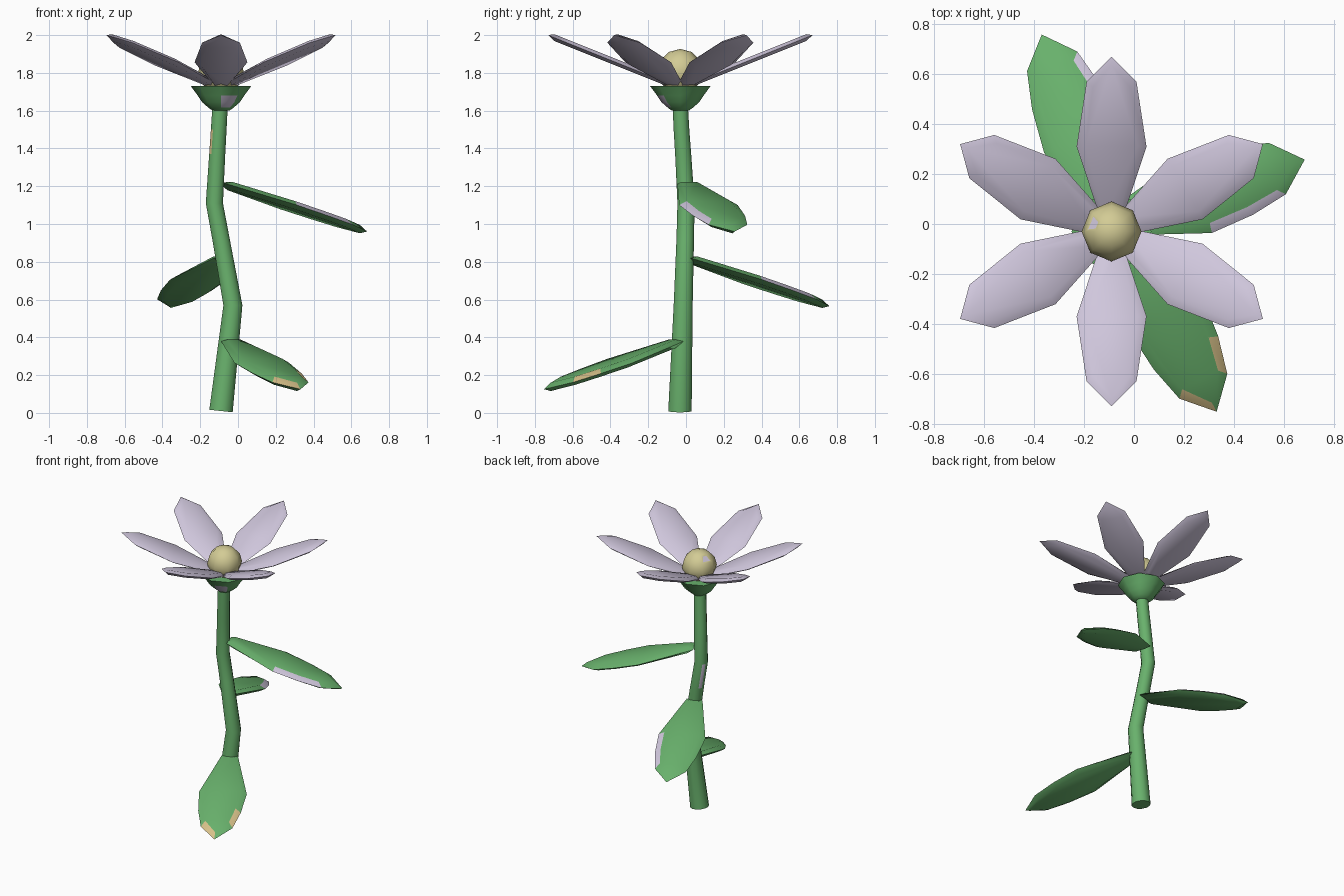
import bpy, bmesh
from math import sin, cos, pi, radians, atan2
from mathutils import Vector

cube = bpy.data.objects.get("Cube")
if cube:
    bpy.data.objects.remove(cube)


def material(name, rgb):
    m = bpy.data.materials.new(name)
    m.use_nodes = True
    m.diffuse_color = (*rgb, 1)
    m.node_tree.nodes["Principled BSDF"].inputs["Base Color"].default_value = (*rgb, 1)
    return m


GREEN = material("leaf green", (0.14, 0.44, 0.15))
LILAC = material("pale lilac", (0.63, 0.57, 0.72))
YELLOW = material("soft yellow", (0.65, 0.60, 0.30))
TAN = material("warm tan", (0.68, 0.53, 0.25))


def finish(bm, name, mats, angle=50):
    bmesh.ops.recalc_face_normals(bm, faces=bm.faces)
    mesh = bpy.data.meshes.new(name)
    bm.to_mesh(mesh)
    bm.free()
    for m in mats:
        mesh.materials.append(m)
    ob = bpy.data.objects.new(name, mesh)
    bpy.context.collection.objects.link(ob)
    bpy.ops.object.select_all(action='DESELECT')
    ob.select_set(True)
    bpy.context.view_layer.objects.active = ob
    bpy.ops.object.shade_smooth_by_angle(angle=radians(angle))
    return ob


def bridge(bm, a, b):
    n = len(a)
    return [bm.faces.new((a[i], a[(i + 1) % n], b[(i + 1) % n], b[i])) for i in range(n)]


def tube(rings, sides, turn=0.0, tilt=0.0):
    """Closed tube through (x, y, z, radius) rings; returns faces by ring and side."""
    bm = bmesh.new()
    loops = []
    for k, (x, y, z, r) in enumerate(rings):
        loop = []
        for i in range(sides):
            a = 2 * pi * i / sides + turn
            dz = -tilt * r * cos(a) if k == 0 else 0
            loop.append(bm.verts.new((x + r * cos(a), y + r * sin(a), z + dz)))
        loops.append(loop)
    bm.faces.new(loops[0][::-1])
    bm.faces.new(loops[-1])
    return bm, [bridge(bm, a, b) for a, b in zip(loops, loops[1:])]


def blade(name, base, angle, slope, outline, thick, mats, marks=()):
    """Thin pointed blade: a rim with a narrow bevel up and down to flat faces."""
    d = Vector((cos(angle), sin(angle), slope))
    n = Vector((sin(angle), -cos(angle), 0))
    rim = outline + [(r, -w) for r, w in outline[-2::-1]]
    mid = (outline[0][0] + outline[-1][0]) / 2
    bm = bmesh.new()

    def ring(along, across, lift):
        return [bm.verts.new(Vector(base) + d * (mid + (r - mid) * along)
                             + n * w * across + Vector((0, 0, lift))) for r, w in rim]

    edge = ring(1, 1, 0)
    top = ring(0.9, 0.75, thick)
    bottom = ring(0.9, 0.75, -thick)
    upper = bridge(bm, edge, top)
    bridge(bm, edge, bottom)
    bm.faces.new(top)
    bm.faces.new(bottom)
    for i in marks:
        upper[i].material_index = 1
    return finish(bm, name, mats)


# Bent stem with two small painted strips
stem_path = [(-0.09, -0.032, 0.01, 0.064), (-0.027, -0.015, 0.57, 0.052),
             (-0.09, -0.004, 0.92, 0.048), (-0.125, 0, 1.11, 0.047),
             (-0.11, -0.015, 1.37, 0.044), (-0.102, -0.024, 1.5, 0.043),
             (-0.095, -0.03, 1.62, 0.042)]
bm, bands = tube(stem_path, 12, radians(15), 0.11)
for band, side, mat in ((2, 4, 1), (4, 6, 2)):
    bands[band][side].material_index = mat
finish(bm, "stem", [GREEN, LILAC, TAN])

# Cup under the flower
CX, CY = -0.09, -0.03
cup_profile = [(0.045, 1.6), (0.068, 1.617), (0.1, 1.645), (0.123, 1.68), (0.16, 1.73)]
bm, bands = tube([(CX, CY, z, r) for r, z in cup_profile], 8)
for band in bands[1:3]:
    band[6].material_index = 1
finish(bm, "flower_cup", [GREEN, LILAC])

# Flower centre with a small painted patch
bm = bmesh.new()
bmesh.ops.create_uvsphere(bm, u_segments=8, v_segments=6, radius=0.12)
patch = min(bm.faces, key=lambda f: (f.calc_center_median()
                                     - Vector((-0.08, 0.033, 0.08))).length)
bmesh.ops.inset_individual(bm, faces=[patch], thickness=0.015)
patch.material_index = 1
bmesh.ops.translate(bm, verts=bm.verts, vec=(CX, CY, 1.807))
finish(bm, "flower_centre", [YELLOW, LILAC])

# Six petals
petal_outline = [(0.03, 0.037), (0.34, 0.14), (0.6, 0.1), (0.7, 0)]
for k in range(6):
    blade(f"petal_{k + 1}", (CX, CY, 1.72), radians(30 + 60 * k), 0.4,
          petal_outline, 0.018, [LILAC])

# Three leaves, with painted marks along the upper rim
leaf_outline = [(0.02, 0.055), (0.38, 0.163), (0.56, 0.145), (0.71, 0.108), (0.825, 0)]
leaves = [("lower_leaf", (-0.05, -0.02, 0.385), (0.38, -0.73), TAN, (3, 5)),
          ("middle_leaf", (-0.07, -0.01, 0.825), (-0.3, 0.77), LILAC, (1, 2)),
          ("upper_leaf", (-0.1, 0, 1.22), (0.79, 0.26), LILAC, (1, 2))]
for name, base, (dx, dy), mark, marks in leaves:
    blade(name, base, atan2(dy, dx), -0.315, leaf_outline, 0.022, [GREEN, mark], marks)
